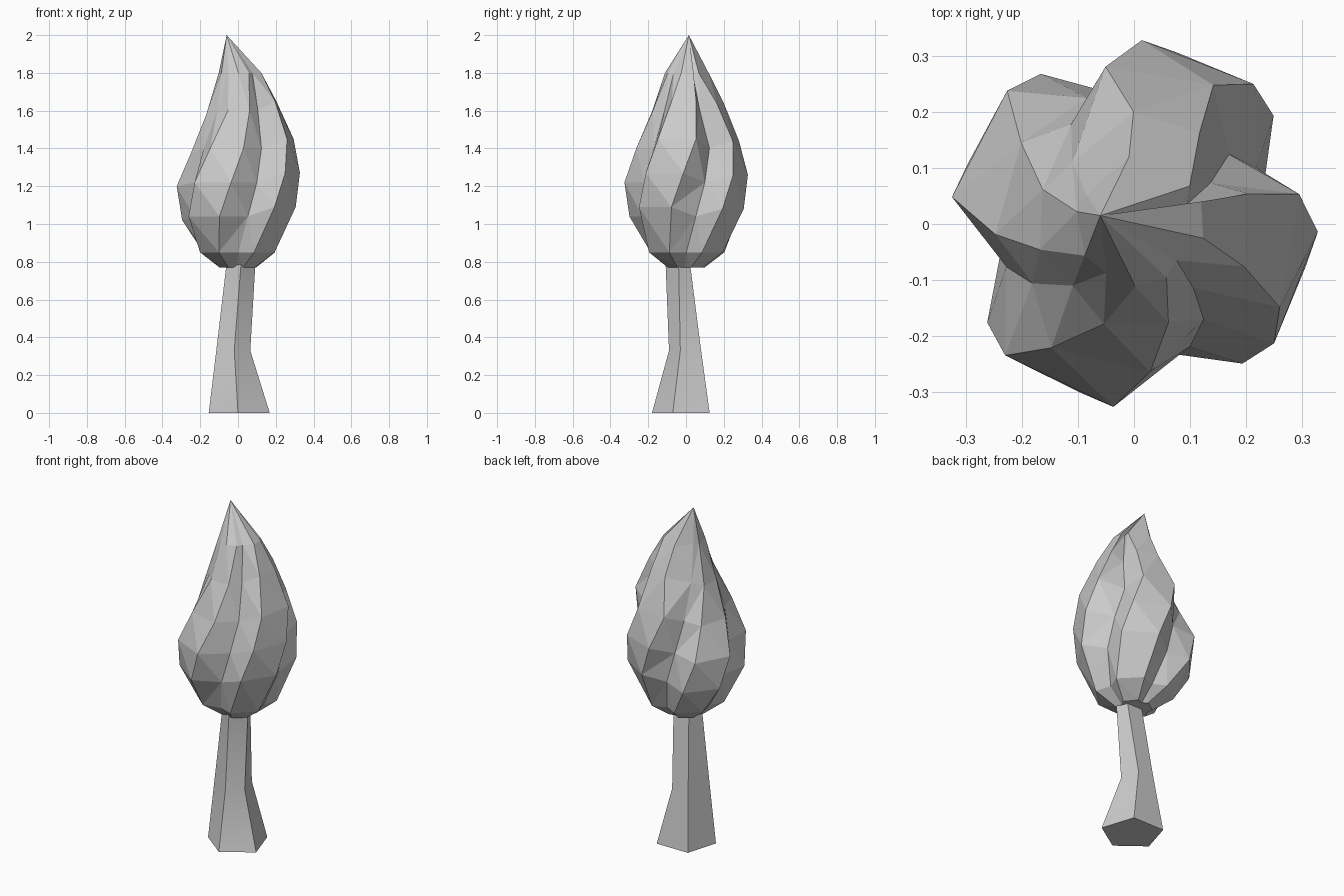
import bpy
import bmesh
from math import cos, sin, radians

cube = bpy.data.objects.get("Cube")
if cube:
    bpy.data.objects.remove(cube, do_unlink=True)

grey = bpy.data.materials.new("plain_grey")
grey.use_nodes = True
grey.diffuse_color = (0.6, 0.6, 0.6, 1)
grey.node_tree.nodes["Principled BSDF"].inputs["Base Color"].default_value = (0.6, 0.6, 0.6, 1)


def loft(name, rings, tip=None):
    """Skin a stack of equal rings, closing the ends with a face or a tip."""
    bm = bmesh.new()
    rows = [[bm.verts.new(p) for p in ring] for ring in rings]
    n = len(rows[0])
    for low, high in zip(rows, rows[1:]):
        for i in range(n):
            j = (i + 1) % n
            bm.faces.new((low[i], low[j], high[j], high[i]))
    bm.faces.new(rows[0][::-1])
    if tip:
        top = bm.verts.new(tip)
        for i in range(n):
            bm.faces.new((rows[-1][i], rows[-1][(i + 1) % n], top))
    else:
        bm.faces.new(rows[-1])
    bmesh.ops.triangulate(bm, faces=bm.faces[:], quad_method='SHORT_EDGE')
    bmesh.ops.recalc_face_normals(bm, faces=bm.faces[:])
    mesh = bpy.data.meshes.new(name)
    bm.to_mesh(mesh)
    bm.free()
    mesh.materials.append(grey)
    obj = bpy.data.objects.new(name, mesh)
    bpy.context.collection.objects.link(obj)
    return obj


# Trunk: crooked five-sided post with a flared foot
trunk_rings = [
    (0.0, [(0, -0.18), (0.168, -0.07), (0.105, 0.125), (-0.1, 0.125), (-0.155, -0.06)]),
    (0.33, [(-0.02, -0.09), (0.065, -0.03), (0.035, 0.08), (-0.07, 0.08), (-0.115, -0.06)]),
    (0.84, [(0.02, -0.11), (0.095, -0.04), (0.07, 0.015), (-0.03, 0.015), (-0.055, -0.06)]),
]
trunk = loft("trunk", [[(x, y, z) for x, y in ring] for z, ring in trunk_rings])
bpy.context.view_layer.objects.active = trunk
trunk.select_set(True)
bpy.ops.object.shade_smooth_by_angle(angle=radians(30))

# Foliage: four twisted lobes, each with a valley and two shoulders
# lobe: crest angle, height shift, valley angle before the lobe,
#       upper fullness, upper twist per unit, spread near the tip
lobes = [(-26, 0.05, -70, 1.05, 33, 1.0),
         (64, 0.04, 20, 1.0, -40, 2.0),
         (148, -0.02, 106, 0.87, 65, 1.5),
         (240, 0.0, 194, 0.93, 75, 1.0)]
# level: height, shoulder radius, valley radius, shoulder half angle
levels = [
    (0.77, 0.10, 0.08, 24),
    (0.85, 0.213, 0.165, 21),
    (1.04, 0.315, 0.235, 19),
    (1.22, 0.328, 0.24, 19),
    (1.40, 0.285, 0.21, 20),
    (1.60, 0.2, 0.155, 18),
    (1.80, 0.12, 0.1, 15),
]
TWIST = 65  # degrees per unit of height in the lower part

foliage_rings = []
for z, r_out, r_in, half in levels:
    ring = []
    for crest, shift, valley, full, upper_twist, spread in lobes:
        turn = (min(z, 1.4) - 1.15) * TWIST + max(z - 1.4, 0) * upper_twist
        lift = shift if 0.9 < z < 1.7 else 0
        r_lobe = r_out * full if z > 1.3 else r_out
        width = half * spread if z > 1.7 else half
        for angle, r, h in ((valley, r_in, z), (crest - width, r_lobe, z + lift),
                            (crest + width, r_lobe, z + lift)):
            a = radians(angle + turn)
            ring.append((r * cos(a), r * sin(a), h))
    foliage_rings.append(ring)
loft("foliage", foliage_rings, tip=(-0.06, 0.015, 2.0))
